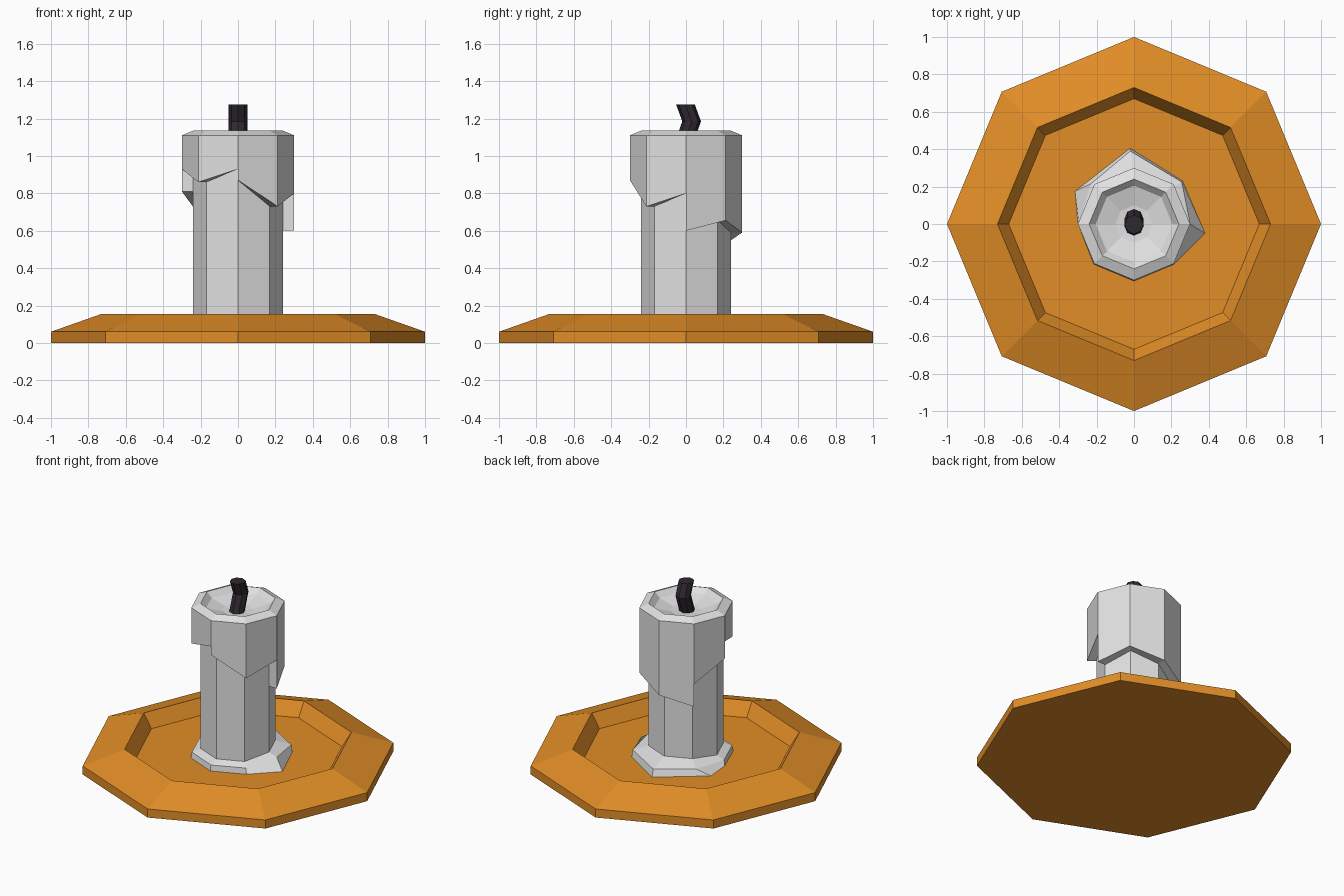
import bpy, bmesh, math

if "Cube" in bpy.data.objects:
    bpy.data.objects.remove(bpy.data.objects["Cube"])

SIDES = 8


def material(name, rgb):
    m = bpy.data.materials.new(name)
    m.diffuse_color = (*rgb, 1)
    m.use_nodes = True
    m.node_tree.nodes["Principled BSDF"].inputs["Base Color"].default_value = m.diffuse_color
    return m


GOLD = material("golden orange", (0.76, 0.27, 0.02))
WAX = material("pale grey wax", (0.76, 0.76, 0.76))
CHAR = material("charred black", (0.03, 0.022, 0.03))


def finish(bm, name, mat):
    bmesh.ops.remove_doubles(bm, verts=bm.verts, dist=1e-5)
    bmesh.ops.recalc_face_normals(bm, faces=bm.faces)
    mesh = bpy.data.meshes.new(name)
    bm.to_mesh(mesh)
    bm.free()
    mesh.materials.append(mat)
    obj = bpy.data.objects.new(name, mesh)
    bpy.context.collection.objects.link(obj)
    return obj


def polar(r, i, z, y=0):
    a = 2 * math.pi * i / SIDES
    return (r * math.cos(a), r * math.sin(a) + y, z)


def loft(name, rings, mat, cap_start=True, cap_end=True):
    """Join rings of points into a skin, with optional end caps."""
    bm = bmesh.new()
    loops = [[bm.verts.new(p) for p in ring] for ring in rings]
    n = len(loops[0])
    for a, b in zip(loops, loops[1:]):
        for i in range(n):
            j = (i + 1) % n
            bm.faces.new((a[i], a[j], b[j], b[i]))
    if cap_start:
        bm.faces.new(loops[0])
    if cap_end:
        bm.faces.new(loops[-1])
    return finish(bm, name, mat)


def turned(name, profile, mat, **caps):
    """Profile of (radius, z, y offset) turned with eight sides."""
    return loft(name, [[polar(r, i, z, y) for i in range(SIDES)] for r, z, y in profile], mat, **caps)


# Plate: chamfered outside, raised rim, sunken floor
turned("plate", [(1, 0, 0), (1, 0.06, 0), (0.73, 0.155, 0), (0.67, 0.06, 0)], GOLD)

# Candle shaft
turned("candle_shaft", [(0.24, 0.06, 0), (0.24, 1.0, 0)], WAX, cap_start=False, cap_end=False)

# Melted collar: jagged lower edge, one (start, end) height pair per side
drips = [(0.60, 0.655), (0.655, 0.59), (0.59, 0.53), (0.69, 0.81),
         (0.93, 0.86), (0.86, 0.93), (0.87, 0.73), (0.73, 0.80)]
crown = [(0.30, 1.11), (0.24, 1.135), (0.205, 1.10), (0.10, 1.07), (0.03, 1.065)]
bm = bmesh.new()


def face(*pts):
    bm.faces.new([bm.verts.new(p) for p in pts])


for i, (z0, z1) in enumerate(drips):
    j = i + 1
    face(polar(0.30, i, z0), polar(0.30, j, z1), polar(0.30, j, 1.11), polar(0.30, i, 1.11))
    face(polar(0.24, i, z0), polar(0.24, j, z1), polar(0.30, j, z1), polar(0.30, i, z0))
    z2 = drips[j % SIDES][0]
    if abs(z1 - z2) > 0.001:
        face(polar(0.24, j, z1), polar(0.30, j, z1), polar(0.30, j, z2), polar(0.24, j, z2))
    for (ra, za), (rb, zb) in zip(crown, crown[1:]):
        face(polar(ra, i, za), polar(ra, j, za), polar(rb, j, zb), polar(rb, i, zb))
finish(bm, "melted_collar", WAX)

# Wax puddle: irregular spill around the foot of the candle
low = [(0.38, -0.05), (0.26, 0.23), (-0.02, 0.405), (-0.315, 0.175),
       (-0.30, 0), (-0.215, -0.215), (0, -0.305), (0.215, -0.215)]
high = [(0.30, 0.0, 0.12), (0.255, 0.225, 0.11), (-0.02, 0.39, 0.11), (-0.23, 0.215, 0.10),
        (-0.295, 0, 0.10), (-0.21, -0.21, 0.10), (0, -0.30, 0.10), (0.21, -0.21, 0.10)]
loft("wax_puddle", [[(x, y, 0.06) for x, y in low], high,
                    [polar(0.24, i, 0.14 if i < 4 else 0.12) for i in range(SIDES)]],
     WAX, cap_start=False, cap_end=False)

# Bent wick
turned("wick", [(0.05, 1.055, -0.015), (0.05, 1.185, 0.03), (0.05, 1.275, -0.003)], CHAR)
